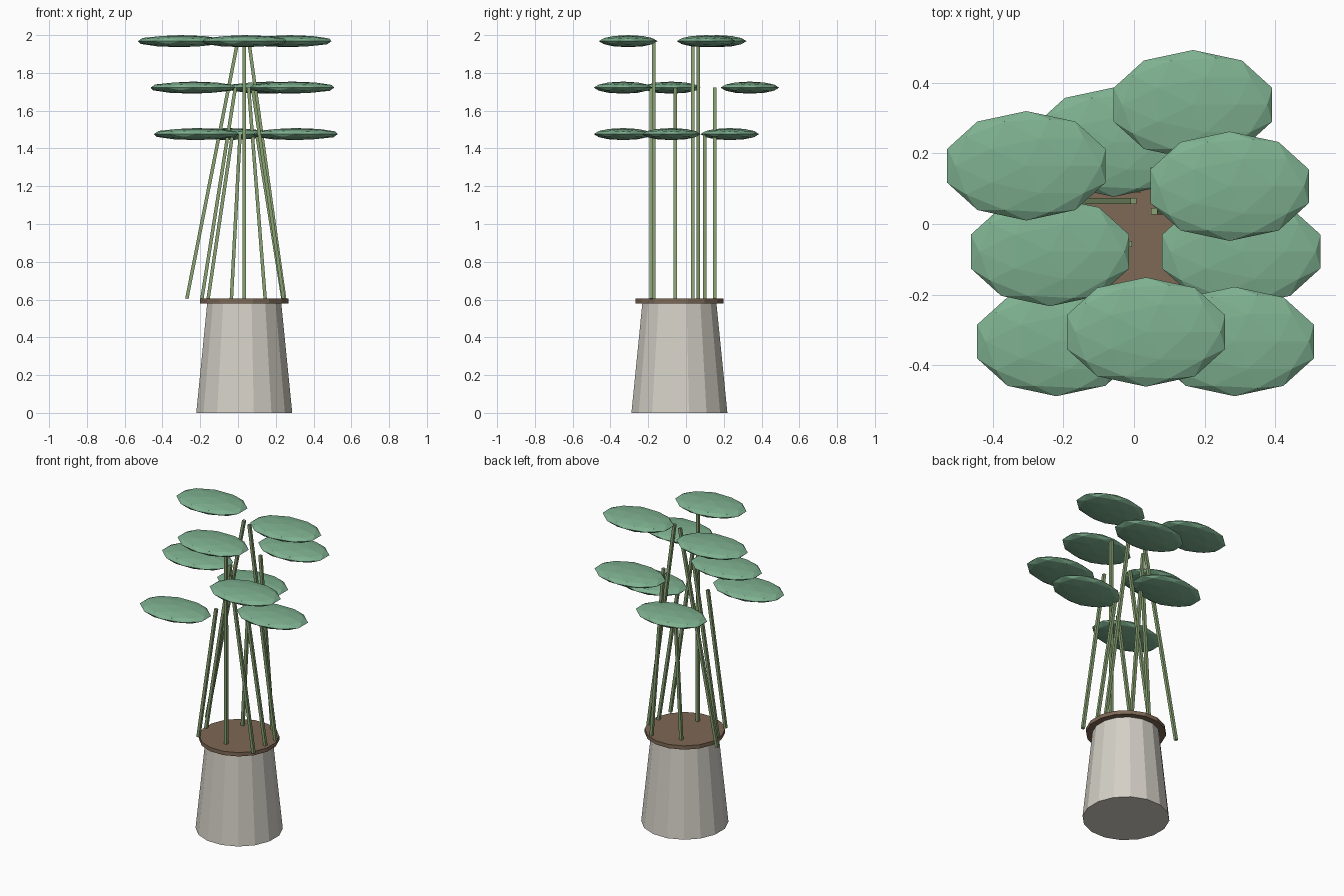
import bpy
import math

cube = bpy.data.objects.get("Cube")
if cube:
    bpy.data.objects.remove(cube, do_unlink=True)


def make_material(name, rgb):
    mat = bpy.data.materials.new(name)
    mat.use_nodes = True
    mat.diffuse_color = (*rgb, 1)
    mat.node_tree.nodes["Principled BSDF"].inputs["Base Color"].default_value = (*rgb, 1)
    return mat


LEAF = make_material("leaf green", (0.21, 0.44, 0.28))
STEM = make_material("stem green", (0.25, 0.36, 0.17))
SOIL = make_material("soil brown", (0.21, 0.14, 0.09))
POT = make_material("pot grey", (0.66, 0.63, 0.57))


def finish(name, mat):
    obj = bpy.context.object
    obj.name = name
    obj.data.name = name
    obj.data.materials.append(mat)
    return obj


CX, CY = 0.033, -0.035      # pot axis
SOIL_TOP = 0.605
SIDES = 16


def frustum(name, r_bottom, r_top, z0, z1, mat):
    bpy.ops.mesh.primitive_cone_add(
        vertices=SIDES, radius1=r_bottom, radius2=r_top, depth=z1 - z0,
        location=(CX, CY, (z0 + z1) / 2), rotation=(0, 0, math.pi / SIDES))
    finish(name, mat)


# Tapered pot with a soil disc on top
frustum("pot", 0.259, 0.2, 0, 0.58, POT)
frustum("soil", 0.238, 0.238, 0.58, SOIL_TOP, SOIL)


def stem(name, dx, dy, top):
    # Stands halfway out from the axis and leans inward along x
    height = top - SOIL_TOP
    tilt = -0.585 * dx
    bpy.ops.mesh.primitive_cube_add(
        size=1, location=(CX + dx / 2, CY + dy / 2, SOIL_TOP + height / 2),
        rotation=(0, math.atan(tilt), 0))
    obj = finish(name, STEM)
    obj.scale = (0.018, 0.018, height / math.cos(math.atan(tilt)))


def leaf(name, x, y, z):
    # Flattened faceted oval
    bpy.ops.mesh.primitive_ico_sphere_add(subdivisions=2, radius=1, location=(x, y, z))
    finish(name, LEAF).scale = (0.236, 0.155, 0.032)


# Three tiers of leaves, each leaf with its own stem
TIERS = {
    1.476: [(-0.22, -0.333), (0.304, -0.078), (-0.057, 0.232)],
    1.722: [(0.285, -0.333), (0.167, 0.338), (-0.238, -0.078)],
    1.968: [(-0.305, 0.165), (0.034, -0.306), (0.271, 0.107)],
}
for tier, (z, spots) in enumerate(TIERS.items(), 1):
    for i, (x, y) in enumerate(spots, 1):
        leaf(f"leaf_{tier}_{i}", x, y, z)
        stem(f"stem_{tier}_{i}", x - CX, y - CY, z)
